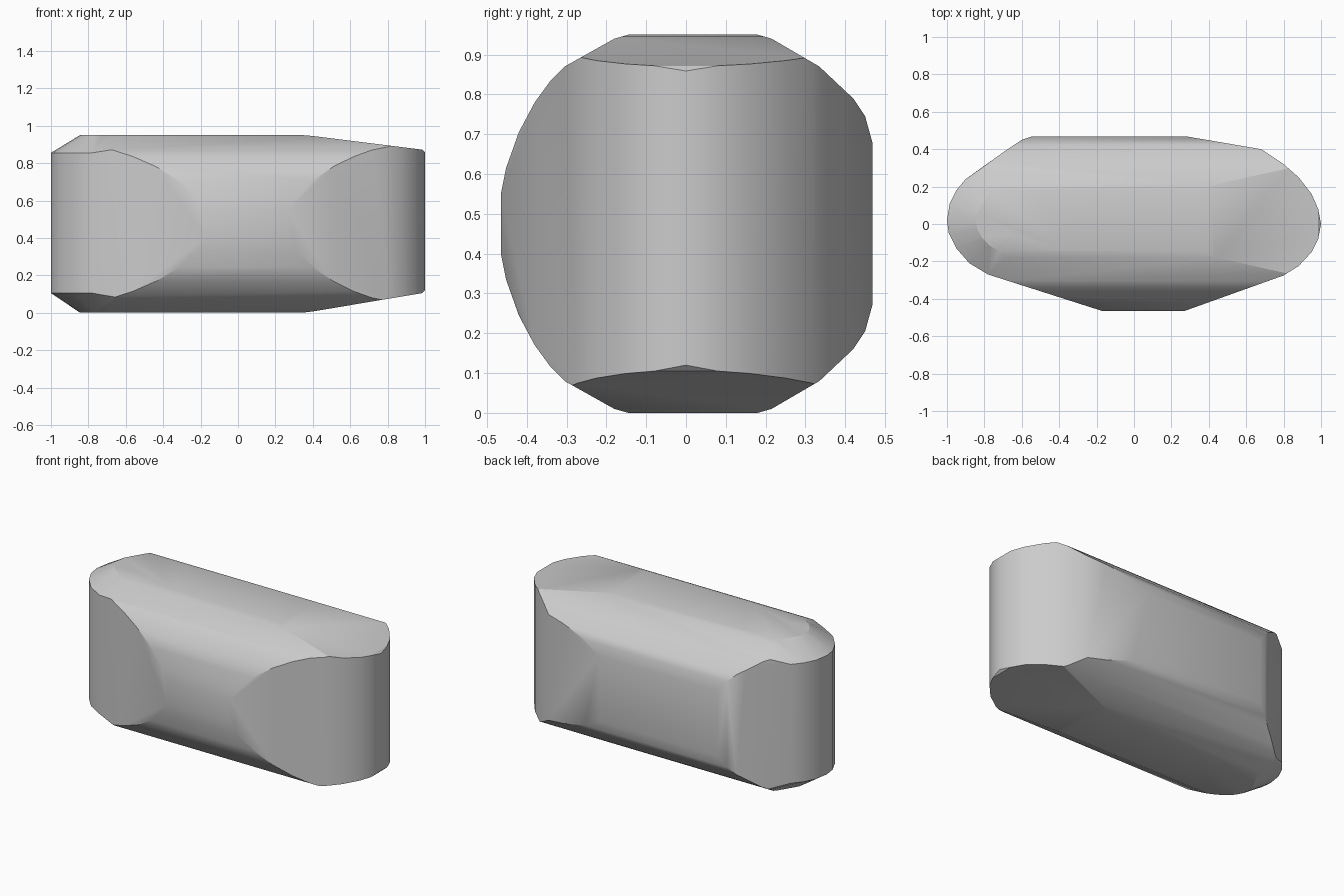
import bpy
import bmesh
import math

if "Cube" in bpy.data.objects:
    bpy.data.objects.remove(bpy.data.objects["Cube"], do_unlink=True)

HEIGHT = 0.95
MIDDLE = HEIGHT / 2
REACH = 1.5

# Plan outline (x, y): rounded ends, tapered flanks
plan = [(-0.54, 0.47), (0.27, 0.47), (0.68, 0.40), (0.80, 0.32), (0.88, 0.25),
        (0.95, 0.16), (0.985, 0.08), (1, 0), (0.985, -0.08), (0.95, -0.15),
        (0.88, -0.225), (0.80, -0.275), (0.27, -0.465), (-0.17, -0.465),
        (-0.78, -0.27), (-0.88, -0.21), (-0.95, -0.13), (-0.99, -0.05),
        (-1, 0.02), (-0.985, 0.11), (-0.95, 0.18), (-0.9, 0.24),
        (-0.69, 0.39), (-0.6, 0.45)]

# Upper half of the cross-section (y, height above the middle)
half_section = [(-0.47, 0), (-0.466, 0.07), (-0.452, 0.14), (-0.42, 0.23),
                (-0.38, 0.305), (-0.34, 0.36), (-0.305, 0.395), (-0.18, 0.465),
                (-0.145, MIDDLE), (0.18, MIDDLE), (0.215, 0.465),
                (0.335, 0.395), (0.42, 0.315), (0.45, 0.27), (0.468, 0.205)]
section = [(y, MIDDLE + h) for y, h in half_section]
section += [(y, MIDDLE - h) for y, h in reversed(half_section) if h]

# Long elevation (x, z): gentle slope on one end
elevation = [(-1.2, 0), (0.34, 0), (0.4, 0.007), (0.985, 0.105), (1.01, 0.13),
             (1.01, 0.85), (0.985, 0.872), (0.4, 0.945), (0.34, HEIGHT),
             (-1.2, HEIGHT)]


def hull_object(name, points):
    """Closed convex solid around a set of points."""
    bm = bmesh.new()
    for p in points:
        bm.verts.new(p)
    bmesh.ops.convex_hull(bm, input=bm.verts[:])
    bmesh.ops.dissolve_limit(bm, angle_limit=math.radians(0.2),
                             verts=bm.verts[:], edges=bm.edges[:])
    bmesh.ops.recalc_face_normals(bm, faces=bm.faces[:])
    mesh = bpy.data.meshes.new(name)
    bm.to_mesh(mesh)
    bm.free()
    obj = bpy.data.objects.new(name, mesh)
    bpy.context.collection.objects.link(obj)
    return obj


def inset(x, y):
    """Draw the left end inwards for its conical chamfer."""
    if x > -0.65:
        return x, y
    return -0.6 + (x + 0.6) * 0.61, y * 0.55


# Body: upright walls with a conical chamfer around the left end
points = []
for x, y in plan:
    points += [(x, y, 0.105), (x, y, 0.855)]
    points += [(*inset(x, y), z) for z in (0, HEIGHT)]
body = hull_object("rounded_body", points)

# Shape the body with the cross-section and the elevation
cutters = [
    hull_object("section_cutter",
                [(s, y, z) for y, z in section for s in (-REACH, REACH)]),
    hull_object("elevation_cutter",
                [(x, s, z) for x, z in elevation for s in (-REACH, REACH)]),
]
bpy.ops.object.select_all(action="DESELECT")
bpy.context.view_layer.objects.active = body
body.select_set(True)
for cutter in cutters:
    cutter.hide_render = True
    mod = body.modifiers.new("shape", "BOOLEAN")
    mod.operation = "INTERSECT"
    mod.solver = "EXACT"
    mod.object = cutter
    bpy.ops.object.modifier_apply(modifier=mod.name)
    bpy.data.objects.remove(cutter, do_unlink=True)

# Plain grey finish
grey = bpy.data.materials.new("plain_grey")
grey.use_nodes = True
colour = (0.6, 0.6, 0.6, 1)
grey.diffuse_color = colour
grey.node_tree.nodes["Principled BSDF"].inputs["Base Color"].default_value = colour
body.data.materials.clear()
body.data.materials.append(grey)

bpy.ops.object.shade_smooth_by_angle(angle=math.radians(30))
